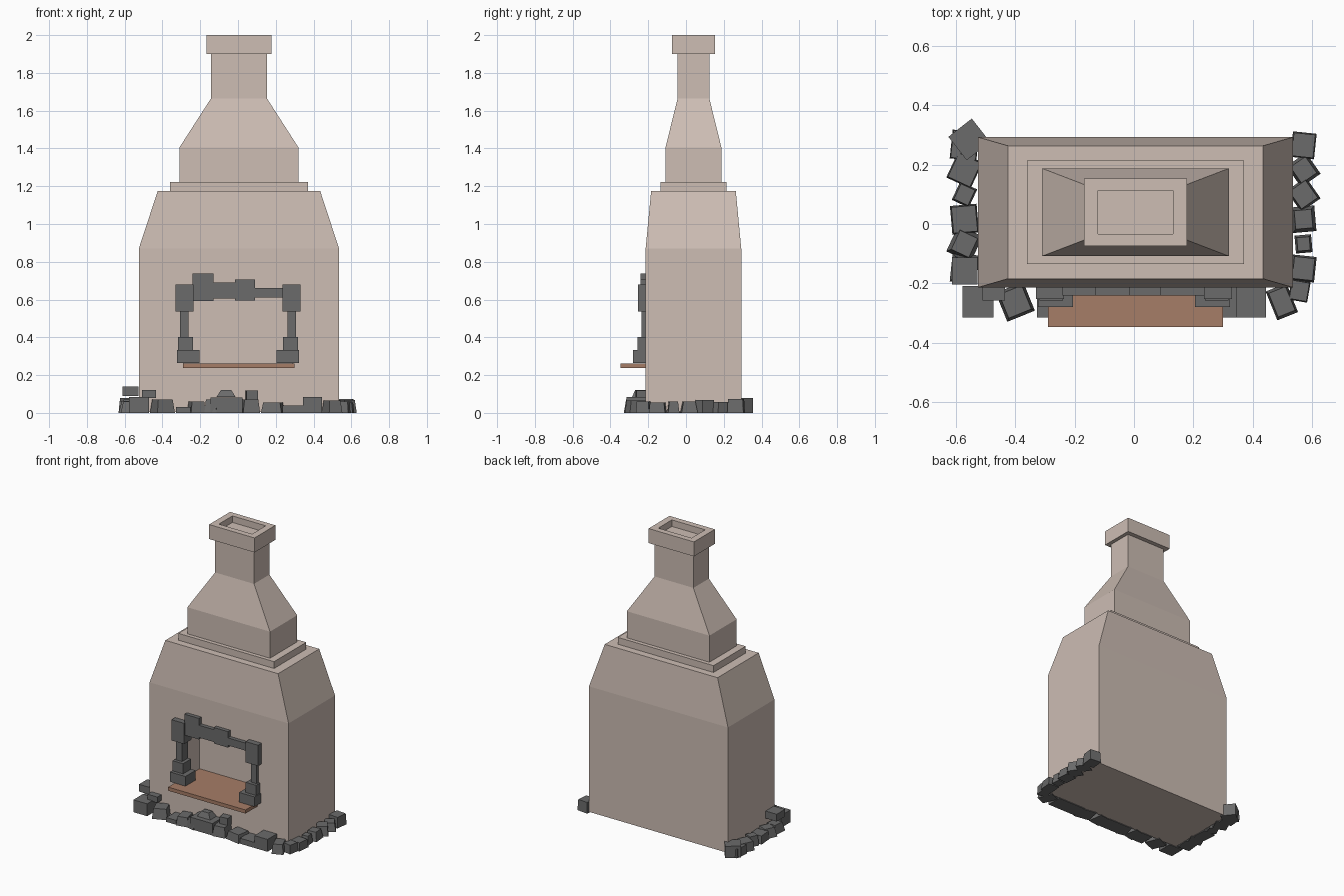
import bpy, bmesh, math, random
from mathutils import Matrix, Vector

if "Cube" in bpy.data.objects:
    bpy.data.objects.remove(bpy.data.objects["Cube"])

random.seed(4)


def material(name, rgb):
    m = bpy.data.materials.new(name)
    m.diffuse_color = (*rgb, 1)
    m.use_nodes = True
    m.node_tree.nodes["Principled BSDF"].inputs["Base Color"].default_value = m.diffuse_color
    return m


plaster = material("pale plaster", (0.61, 0.51, 0.455))
stone = material("dark grey stone", (0.145, 0.145, 0.145))
clay = material("brown clay", (0.38, 0.205, 0.135))


def loft(name, sections, mat, centre=(0, 0, 0), turn=0):
    """Stack of centred rectangles (half width, half depth, z), capped at both ends."""
    bm = bmesh.new()
    rings = [[bm.verts.new((sx * w, sy * d, z)) for sx, sy in ((-1, -1), (1, -1), (1, 1), (-1, 1))]
             for w, d, z in sections]
    for lo, hi in zip(rings, rings[1:]):
        for i in range(4):
            j = (i + 1) % 4
            bm.faces.new((lo[i], lo[j], hi[j], hi[i]))
    bm.faces.new(rings[0][::-1])
    bm.faces.new(rings[-1])
    bmesh.ops.recalc_face_normals(bm, faces=bm.faces)
    bm.transform(Matrix.Translation(Vector(centre)) @ Matrix.Rotation(math.radians(turn), 4, 'Z'))
    me = bpy.data.meshes.new(name)
    bm.to_mesh(me)
    bm.free()
    ob = bpy.data.objects.new(name, me)
    me.materials.append(mat)
    bpy.context.collection.objects.link(ob)
    return ob


def box(name, x, y, z, mat):
    """Box from (low, high) pairs."""
    return loft(name, [((x[1] - x[0]) / 2, (y[1] - y[0]) / 2, h) for h in z], mat,
                (sum(x) / 2, sum(y) / 2, 0))


# Main body, shoulders, collar, hood, flue and hollow cap in one stepped loft
outline = [(0.53, 0.253, 0.005), (0.53, 0.253, 0.87), (0.43, 0.224, 1.175)]
for w, d, z0, z1 in ((0.365, 0.175, 1.175, 1.222), (0.315, 0.148, 1.222, 1.405),
                     (0.148, 0.084, 1.665, 1.9), (0.173, 0.114, 1.9, 2.0),
                     (0.127, 0.074, 2.0, 1.955)):
    outline += [(w, d, z0), (w, d, z1)]
body = loft("chimney_body", outline, plaster, (0.005, 0.0395, 0))

# Firebox opening
cutter = box("firebox_cutter", (-0.285, 0.285), (-0.4, -0.01), (0.245, 0.635), plaster)
cutter.hide_render = True
cutter.hide_viewport = True
mod = body.modifiers.new("firebox", 'BOOLEAN')
mod.object = cutter
mod.operation = 'DIFFERENCE'
mod.solver = 'EXACT'

# Hearth slab
box("hearth_slab", (-0.29, 0.30), (-0.347, -0.012), (0.237, 0.262), clay)

# Jamb stones, mirrored left and right: inner x, outer x, z range, front y
for side, label in ((-1, "left"), (1, "right")):
    for a, b, z0, z1, y in ((0.205, 0.323, 0.265, 0.332, -0.28),
                            (0.239, 0.318, 0.33, 0.402, -0.257),
                            (0.262, 0.307, 0.40, 0.54, -0.235),
                            (0.235, 0.33, 0.537, 0.68, -0.253)):
        box(f"{label}_jamb_stone", sorted((side * a, side * b)), (y, -0.17), (z0, z1), stone)

# Lintel stones between the jambs, laid left to right: right end, z range
x = -0.24
for end, z0, z1 in ((-0.13, 0.592, 0.737), (-0.016, 0.605, 0.69),
                    (0.091, 0.595, 0.705), (0.24, 0.61, 0.662)):
    box("lintel_stone", (x, end), (-0.24, -0.17), (z0, z1), stone)
    x = end


def rock(x, y, w, d, h, turn=0, top=1.0, z=0.0):
    """Loose block with a narrower top."""
    loft("base_stone", [(w / 2, d / 2, 0), (w / 2 * top, d / 2 * top, h)], stone, (x, y, z), turn)


# Rough stones along both sides
for side in (-1, 1):
    for i in range(6):
        s = (0.09 if side < 0 else 0.08) * (0.7 if i == (3 if side < 0 else 1) else 1)
        rock(side * 0.571, -0.15 + i * 0.083, s, s * 1.08, random.uniform(0.055, 0.075),
             random.choice((-32, -25, 5, 35)) if 0 < i < 5 else -6, random.uniform(0.7, 0.95))
rock(-0.555, 0.285, 0.10, 0.10, 0.08, 38)

# Front row: x, width, height, turn
for x, w, h, turn in ((-0.525, 0.105, 0.085, 0), (-0.40, 0.10, 0.07, 22), (-0.29, 0.075, 0.03, 0),
                      (-0.22, 0.08, 0.06, 12), (-0.135, 0.065, 0.07, -12), (-0.06, 0.17, 0.082, 0),
                      (0.065, 0.09, 0.07, 8), (0.185, 0.11, 0.055, -10), (0.29, 0.11, 0.038, 0),
                      (0.395, 0.10, 0.085, 0), (0.498, 0.075, 0.065, 22)):
    rock(x, -0.262, w, 0.105, h, turn, 0.82 if turn else 1)
rock(0.557, -0.225, 0.065, 0.07, 0.06, -10, 0.9)

# Small stones resting on the front row
rock(-0.57, -0.158, 0.085, 0.09, 0.05, z=0.09)
rock(-0.472, -0.235, 0.075, 0.045, 0.04, z=0.08)
rock(-0.063, -0.25, 0.10, 0.07, 0.036, top=0.55, z=0.085)
rock(0.073, -0.24, 0.06, 0.05, 0.058, turn=5, z=0.06)
